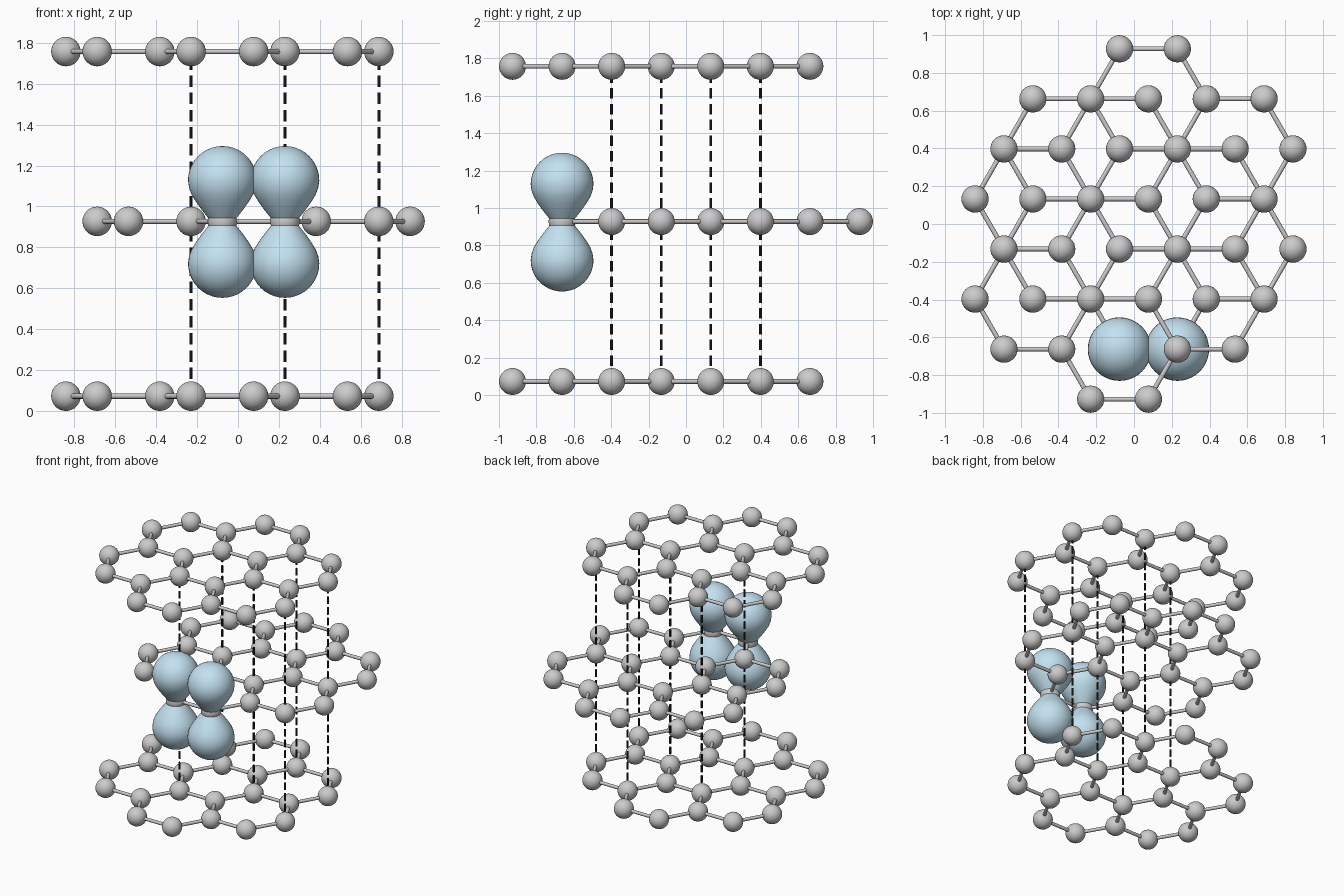
import bpy, bmesh, math
from mathutils import Matrix, Vector

if "Cube" in bpy.data.objects:
    bpy.data.objects.remove(bpy.data.objects["Cube"])

A = 0.306             # bond length
R = 0.072             # atom radius
H = A * math.sqrt(3) / 2
Z_LAYERS = (R, 0.927, 1.757)


def material(name, color):
    m = bpy.data.materials.new(name)
    m.diffuse_color = (*color, 1)
    m.use_nodes = True
    m.node_tree.nodes["Principled BSDF"].inputs["Base Color"].default_value = m.diffuse_color
    return m


def finish(bm, name, mat=None):
    bmesh.ops.recalc_face_normals(bm, faces=bm.faces)
    me = bpy.data.meshes.new(name)
    bm.to_mesh(me)
    bm.free()
    ob = bpy.data.objects.new(name, me)
    bpy.context.collection.objects.link(ob)
    if mat:
        me.materials.append(mat)
    bpy.context.view_layer.objects.active = ob
    ob.select_set(True)
    bpy.ops.object.shade_smooth_by_angle(angle=math.radians(40))
    ob.select_set(False)
    return ob


def rod(bm, p, q, r, sides=12):
    d = q - p
    m = Matrix.Translation((p + q) / 2) @ d.to_track_quat('Z', 'Y').to_matrix().to_4x4()
    bmesh.ops.create_cone(bm, cap_ends=True, segments=sides, radius1=r, radius2=r,
                          depth=d.length, matrix=m)


def flake(cx, cy):
    """Atom positions of seven fused hexagons around a centre."""
    centres = [(0, 0)] + [(2 * H * math.cos(math.radians(30 + 60 * i)),
                           2 * H * math.sin(math.radians(30 + 60 * i))) for i in range(6)]
    pts = []
    for hx, hy in centres:
        for k in range(6):
            p = Vector((cx + hx + A * math.cos(k * math.pi / 3),
                        cy + hy + A * math.sin(k * math.pi / 3), 0))
            if all((p - o).length > A / 2 for o in pts):
                pts.append(p)
    return pts


# Three stacked layers, the middle one shifted by one bond
for name, z, s in zip(("bottom", "middle", "top"), Z_LAYERS, (-1, 1, -1)):
    pts = [p + Vector((0, 0, z)) for p in flake(s * A / 4, s * H / 2)]
    atoms, bonds = bmesh.new(), bmesh.new()
    for i, p in enumerate(pts):
        bmesh.ops.create_uvsphere(atoms, u_segments=32, v_segments=16, radius=R,
                                  matrix=Matrix.Translation(p))
        for q in pts[:i]:
            if (p - q).length < A * 1.1:
                rod(bonds, p, q, 0.0125)
    finish(atoms, name + "_layer_atoms")
    finish(bonds, name + "_layer_bonds")

# Dashed vertical lines through the aligned atoms
dark = material("dark", (0.02, 0.02, 0.02))
bm = bmesh.new()
PERIOD, DASH = 0.084, 0.056
for col, rows in ((-0.75, (0.5, -1.5)), (0.75, (1.5, -0.5)), (2.25, (0.5, -1.5))):
    for row in rows:
        x, y = col * A, row * H
        z = Z_LAYERS[0]
        while z + DASH < Z_LAYERS[2]:
            rod(bm, Vector((x, y, z)), Vector((x, y, z + DASH)), 0.0075, 8)
            z += PERIOD
finish(bm, "dashed_alignment_lines", dark)

# Teardrop orbital lobes above and below two neighbouring edge atoms
blue = material("pale_blue", (0.55, 0.76, 0.88))
LR, LC = 0.168, 0.203
profile = [(0, 0.018), (0.068, 0.018), (0.1, 0.058), (0.13, 0.1), (0.151, 0.135), (0.163, 0.168)]
profile += [(LR * math.cos(t * math.pi / 20), LC + LR * math.sin(t * math.pi / 20)) for t in range(10)]
profile += [(0, LC + LR)]
for side, x in (("left", -0.25 * A), ("right", 0.75 * A)):
    for part, s in (("upper", 1), ("lower", -1)):
        bm = bmesh.new()
        vs = [bm.verts.new((r, 0, s * h)) for r, h in profile]
        es = [bm.edges.new(e) for e in zip(vs, vs[1:])]
        bmesh.ops.spin(bm, geom=vs + es, axis=(0, 0, 1), cent=(0, 0, 0),
                       angle=2 * math.pi, steps=40)
        bmesh.ops.remove_doubles(bm, verts=bm.verts, dist=1e-4)
        ob = finish(bm, f"{side}_{part}_lobe", blue)
        ob.location = (x, -2.5 * H, 0.924)
